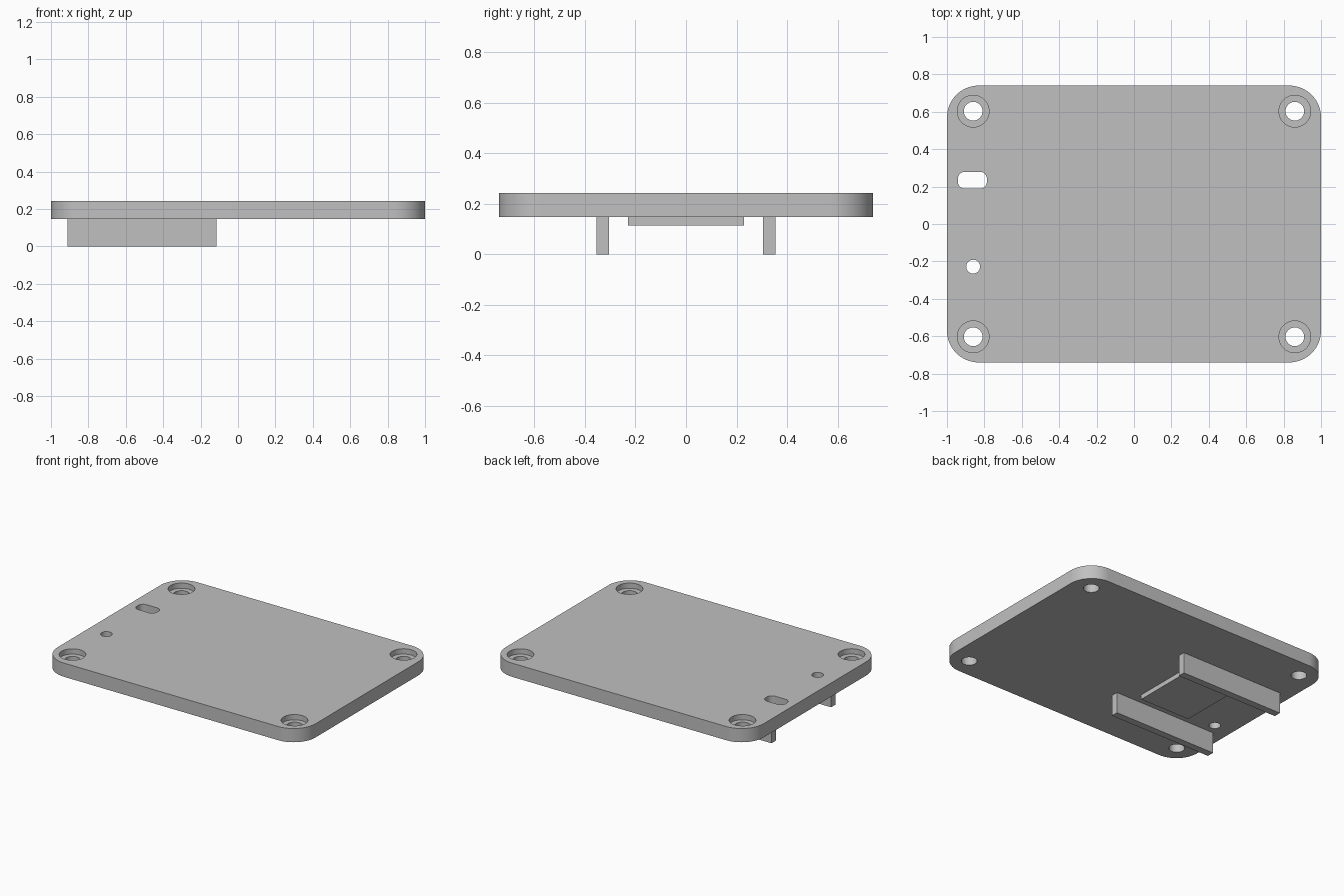
import bpy, bmesh, math

cube = bpy.data.objects.get("Cube")
if cube:
    bpy.data.objects.remove(cube, do_unlink=True)

# Single plain grey
grey = bpy.data.materials.new("plain_grey")
grey.use_nodes = True
colour = (0.53, 0.53, 0.53, 1)
grey.diffuse_color = colour
grey.node_tree.nodes["Principled BSDF"].inputs["Base Color"].default_value = colour

TOP, UNDER = 0.243, 0.147
HOLE_X, HOLE_Y = 0.86, 0.603
BORE_DEPTH = 0.037


def rounded_block(name, x, y, size_x, size_y, z0, z1, radius=0, steps=12):
    """Extruded rectangle with rounded corners; a full radius gives a cylinder."""
    bm = bmesh.new()
    outline = []
    for i, (sx, sy) in enumerate([(1, 1), (-1, 1), (-1, -1), (1, -1)]):
        cx = x + sx * (size_x / 2 - radius)
        cy = y + sy * (size_y / 2 - radius)
        for k in range(steps + 1 if radius else 1):
            a = (i + k / steps) * math.pi / 2
            outline.append(bm.verts.new((cx + radius * math.cos(a),
                                         cy + radius * math.sin(a), z0)))
    face = bm.faces.new(outline)
    extruded = bmesh.ops.extrude_face_region(bm, geom=[face])["geom"]
    top = [v for v in extruded if isinstance(v, bmesh.types.BMVert)]
    bmesh.ops.translate(bm, verts=top, vec=(0, 0, z1 - z0))
    bmesh.ops.remove_doubles(bm, verts=bm.verts, dist=1e-5)
    bmesh.ops.recalc_face_normals(bm, faces=bm.faces)
    mesh = bpy.data.meshes.new(name)
    bm.to_mesh(mesh)
    bm.free()
    mesh.materials.append(grey)
    obj = bpy.data.objects.new(name, mesh)
    bpy.context.collection.objects.link(obj)
    return obj


def select_only(obj):
    bpy.ops.object.select_all(action='DESELECT')
    obj.select_set(True)
    bpy.context.view_layer.objects.active = obj


def cut(target, cutter):
    cutter.hide_render = True
    mod = target.modifiers.new("cut", 'BOOLEAN')
    mod.operation, mod.solver, mod.object = 'DIFFERENCE', 'EXACT', cutter
    select_only(target)
    bpy.ops.object.modifier_apply(modifier=mod.name)
    bpy.data.objects.remove(cutter, do_unlink=True)


def drill(target, x, y, radius, z0):
    cut(target, rounded_block("drill", x, y, 2 * radius, 2 * radius, z0, TOP + 0.1, radius))


# Cover plate with rounded corners
plate = rounded_block("cover_plate", 0, 0, 2, 1.48, UNDER, TOP, 0.17, 16)

# Counterbored screw holes
for sx in (-1, 1):
    for sy in (-1, 1):
        drill(plate, sx * HOLE_X, sy * HOLE_Y, 0.085, TOP - BORE_DEPTH)
        drill(plate, sx * HOLE_X, sy * HOLE_Y, 0.05, 0)

# Small round hole and rounded slot
drill(plate, -0.86, -0.228, 0.037, 0)
cut(plate, rounded_block("slot_cutter", -0.864, 0.234, 0.155, 0.09, 0, TOP + 0.1, 0.037))

select_only(plate)
bpy.ops.object.shade_smooth_by_angle(angle=math.radians(30))

# Two rails and a raised pad on the underside
for side, y in (("front", -0.33), ("back", 0.33)):
    rounded_block(side + "_rail", -0.513, y, 0.795, 0.05, 0, UNDER)
rounded_block("underside_pad", -0.447, 0, 0.39, 0.46, 0.115, UNDER)
